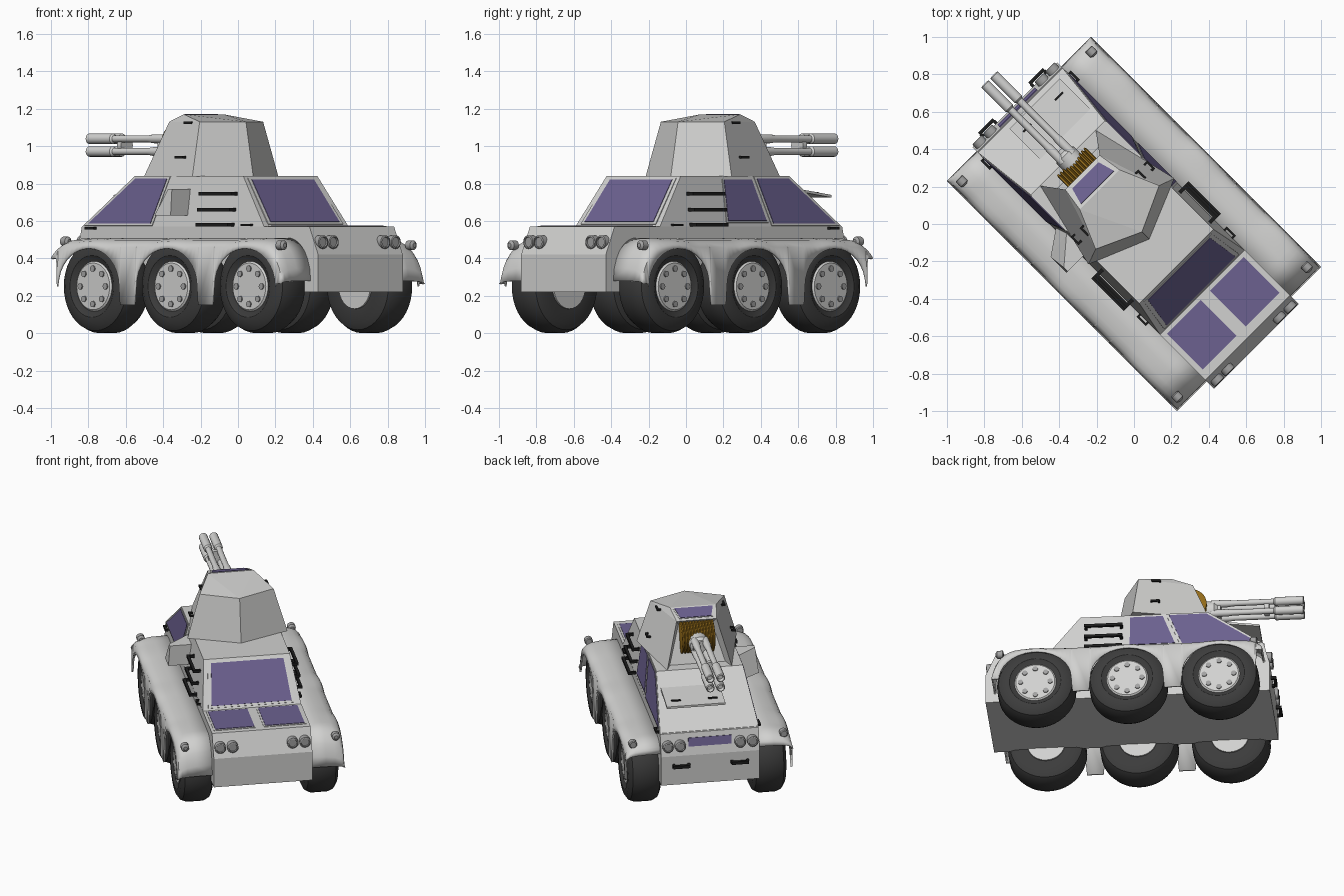
import bpy, bmesh, math
from mathutils import Vector, Matrix

if "Cube" in bpy.data.objects:
    bpy.data.objects.remove(bpy.data.objects["Cube"])

def material(name, r, g, b):
    m = bpy.data.materials.new(name)
    m.diffuse_color = (r, g, b, 1)
    m.use_nodes = True
    m.node_tree.nodes["Principled BSDF"].inputs["Base Color"].default_value = m.diffuse_color
    return m

GREY = material("body_grey", .64, .64, .63)
TYRE = material("tyre_rubber", .045, .045, .045)
BLACK = material("handle_black", .012, .012, .012)
GLASS = material("purple_glass", .15, .12, .28)
BROWN = material("grille_brown", .30, .15, .01)
LAMP = material("lamp_grey", .36, .36, .36)

def finish(name, bm, mat, smooth=None):
    bmesh.ops.recalc_face_normals(bm, faces=bm.faces)
    me = bpy.data.meshes.new(name)
    bm.to_mesh(me)
    bm.free()
    me.materials.append(mat)
    ob = bpy.data.objects.new(name, me)
    bpy.context.collection.objects.link(ob)
    if smooth:
        bpy.ops.object.select_all(action='DESELECT')
        ob.select_set(True)
        bpy.context.view_layer.objects.active = ob
        bpy.ops.object.shade_smooth_by_angle(angle=math.radians(smooth))
    return ob

def solid(name, verts, faces, mat):
    bm = bmesh.new()
    vs = [bm.verts.new(v) for v in verts]
    for f in faces:
        bm.faces.new([vs[i] for i in f])
    return finish(name, bm, mat)

def box(name, lo, hi, mat):
    bm = bmesh.new()
    bmesh.ops.create_cube(bm, size=1)
    for v in bm.verts:
        v.co = [(a + b) / 2 + c * (b - a) for a, b, c in zip(lo, hi, v.co)]
    return finish(name, bm, mat)

def hull(name, pts, mat):
    bm = bmesh.new()
    for p in pts:
        bm.verts.new(p)
    bmesh.ops.convex_hull(bm, input=bm.verts)
    bmesh.ops.dissolve_limit(bm, angle_limit=.02, verts=bm.verts, edges=bm.edges)
    return finish(name, bm, mat)

def lathe(name, profile, center, mat, axis='x', n=32, smooth=35):
    """Spin (distance along axis, radius) points round the x or y axis."""
    bm = bmesh.new()
    rings = []
    for a, r in profile:
        ring = []
        for i in range(n):
            t = 2 * math.pi * i / n
            c, s = r * math.cos(t), r * math.sin(t)
            ring.append(bm.verts.new(Vector(center) + Vector((a, c, s) if axis == 'x' else (c, a, s))))
        rings.append(ring)
    for A, B in zip(rings, rings[1:]):
        for i in range(n):
            bm.faces.new((A[i], A[(i + 1) % n], B[(i + 1) % n], B[i]))
    bm.faces.new(rings[0])
    bm.faces.new(rings[-1])
    return finish(name, bm, mat, smooth)

def plate(name, corners, mat, t):
    c = [Vector(p) for p in corners]
    mid = sum(c, Vector()) / 4
    n = (c[2] - c[0]).cross(c[3] - c[1]).normalized()
    if n.dot(mid - Vector((0, 0, .4))) < 0:
        n = -n
    return hull(name, [p - n * .002 for p in c] + [p + n * t for p in c], mat)

def window(name, corners):
    c = [Vector(p) for p in corners]
    mid = sum(c, Vector()) / 4
    plate(name + "_frame", [mid + (p - mid) * 1.09 for p in c], GREY, .003)
    plate(name, c, GLASS, .006)

def side_x(z):
    return .32 - (z - .57) * .04 / .27

# Lower hull and sloped cabin
for name, prof in (("lower_hull", [(-.926, .22, .32), (.9, .22, .32), (.9, .42, .32),
                                   (.86, .57, .32), (-.86, .57, .32), (-.926, .42, .32)]),
                   ("cabin", [(-.52, .565, .32), (.865, .565, .32), (.5, .84, .28), (-.32, .84, .28)])):
    hull(name, [(s * x, y, z) for y, z, x in prof for s in (-1, 1)], GREY)

# Windows
for s in (-1, 1):
    b, t = s * side_x(.585), s * side_x(.825)
    window("side_window", [(b, .81, .585), (b, .34, .585), (t, .25, .825), (t, .49, .825)])
    window("deck_window", [(s * .035, -.81, .57), (s * .29, -.81, .57), (s * .29, -.54, .57), (s * .035, -.54, .57)])
b, t = side_x(.6), side_x(.82)
window("door_window", [(b, .0, .6), (b, .29, .6), (t, .21, .82), (t, .0, .82)])
window("rear_window", [(-.26, -.503, .593), (.26, -.503, .593), (.235, -.336, .818), (-.235, -.336, .818)])
plate("vision_slit", [(-.14, .885, .475), (.14, .885, .475), (.14, .871, .53), (-.14, .871, .53)], GLASS, .006)

# Side box on the left door and raised flap on the front slope
hull("side_box", [(-.31, .07, .63), (-.31, .28, .63), (-.29, .07, .77), (-.29, .22, .77),
                  (-.44, .07, .63), (-.44, .19, .63), (-.43, .07, .77), (-.43, .10, .77)], GREY)
hull("front_flap", [(x, y, z + d) for x in (-.11, .27) for y, z in ((.6, .755), (.83, .725)) for d in (0, .014)], GREY)
for x in (-.04, .2):
    box("flap_handle", (x - .03, .76, .735), (x + .03, .772, .755), BLACK)

# Fenders: swept section with three wheel arches cut from the skirt
def top_z(y):
    if y < -.70:
        return .28 + .23 * math.sqrt(max(0, 1 - ((-.70 - y) / .17) ** 2))
    if y > .74:
        return .43 + .08 * math.sqrt(max(0, 1 - ((y - .74) / .13) ** 2))
    return .51

columns = [(-.87, .265), (-.862, .265), (-.845, .265), (-.83, .265)]
for k, c in enumerate((-.59, 0, .59)):
    for i in range(17):
        a = math.pi * i / 16
        columns.append((c - .235 * math.cos(a), .25 + .205 * math.sin(a)))
    if k < 2:
        columns += [(c + .242, .15), (c + .348, .15)]
columns += [(.83, .40), (.85, .40), (.862, .40), (.87, .40)]
for s in (-1, 1):
    bm = bmesh.new()
    rows = []
    for y, low in columns:
        z = top_z(y)
        low = min(low, z - .012)
        d = min(.05, (z - low) * .6)
        rows.append([bm.verts.new((s * x, y, h)) for x, h in (
            (.30, z), (.42, z - d * .06), (.48, z - d * .25), (.515, z - d * .55), (.535, z - d), (.545, low))])
    for A, B in zip(rows, rows[1:]):
        for i in range(5):
            bm.faces.new((A[i], A[i + 1], B[i + 1], B[i]))
    ob = finish("fender", bm, GREY, 40)
    mod = ob.modifiers.new("thickness", 'SOLIDIFY')
    mod.thickness, mod.offset = .012, (-1 if ob.data.polygons[0].normal.z > 0 else 1)
    # Corner marker lamps
    for y, z in ((.81, .49), (-.82, .47)):
        lathe("marker_lamp", [(-.025, .012), (-.015, .026), (.02, .026), (.025, .02)], (s * .49, y, z), LAMP, 'y', 16)

# Wheels
tyre = [(.30, .13), (.30, .20), (.315, .232), (.35, .25), (.455, .25), (.49, .237), (.512, .205), (.515, .165), (.495, .132)]
for s in (-1, 1):
    for y in (-.59, 0, .59):
        c = (0, y, .25)
        lathe("tyre", [(s * a, r) for a, r in tyre], c, TYRE, n=40)
        lathe("wheel_hub", [(s * .29, .12), (s * .497, .134), (s * .505, .125)], c, GREY)
        for i in range(8):
            a = math.pi * i / 4
            lathe("wheel_nut", [(s * .50, .017), (s * .512, .017)],
                  (0, y + .095 * math.cos(a), .25 + .095 * math.sin(a)), LAMP, n=10)

# Head and tail lamps, front tow handles
for e, y in ((1, .875), (-1, -.885)):
    for x in (-.275, -.195, .195, .275):
        lathe("headlamp", [(0, .036), (e * .035, .036), (e * .038, .028), (e * .03, .026)], (x, y, .487), LAMP, 'y', 20)
for s in (-1, 1):
    box("tow_handle", (s * .19 - .055, .915, .345), (s * .19 + .055, .935, .365), BLACK)
    for x in (-.05, .05):
        box("tow_handle_post", (s * .19 + x - .008, .895, .345), (s * .19 + x + .008, .92, .365), BLACK)

# Black step rails and small hinges on both sides
def rail(name, s, x, y0, y1, z, out, r):
    xs = sorted((s * (x + out - r), s * (x + out + r)))
    box(name, (xs[0], y0, z - r), (xs[1], y1, z + r), BLACK)
    for y in (y0, y1 - 2 * r):
        ps = sorted((s * (x - .01), s * (x + out)))
        box(name + "_post", (ps[0], y, z - r), (ps[1], y + 2 * r, z + r), BLACK)

for s in (-1, 1):
    for z in (.58, .66, .745):
        rail("step_rail", s, side_x(z), -.29, -.045, z, .04, .009)
    rail("hinge", s, .32, -.43, -.36, .578, .015, .006)
    rail("hinge", s, .32, .75, .82, .56, .015, .007)
    rail("turret_hinge", s, .205, .13, .19, 1.125, .012, .006)
    rail("turret_hinge", s, .272, .13, .19, .94, .012, .006)

# Faceted turret with a recessed gun opening
low = [(.21, .50), (.325, .02), (0, -.115), (-.325, .02), (-.21, .50)]
high = [(.13, .39), (.24, .05), (0, -.06), (-.24, .05), (-.13, .39)]
bm = bmesh.new()
L = [bm.verts.new((x, y, .838)) for x, y in low]
H = [bm.verts.new((x, y, 1.13)) for x, y in high]
R, Q = bm.verts.new((.15, .26, 1.17)), bm.verts.new((-.15, .26, 1.17))
for i in range(4):
    bm.faces.new((L[i], L[i + 1], H[i + 1], H[i]))
front = bm.faces.new((L[4], L[0], H[0], H[4]))
for f in (L, (H[4], H[0], R, Q), (H[0], H[1], R), (H[4], Q, H[3]), (R, H[1], H[2]), (Q, H[2], H[3]), (R, H[2], Q)):
    bm.faces.new(f)
bmesh.ops.recalc_face_normals(bm, faces=bm.faces)
bmesh.ops.inset_region(bm, faces=[front], thickness=.035, depth=-.07)
finish("turret", bm, GREY)
window("turret_window", [(-.125, .275, 1.165), (.125, .275, 1.165), (.10, .365, 1.1375), (-.10, .365, 1.1375)])

# Ribbed brown gun mantlet
ribs = []
for i in range(11):
    x = -.11 + .02 * i
    ribs += [(x, .10), (x + .004, .11), (x + .012, .11), (x + .016, .10)]
lathe("gun_mantlet", ribs, (0, .365, 1.01), BROWN, n=28, smooth=30)

# Four-barrelled gun
lathe("gun_base", [(.40, .065), (.52, .065), (.54, .05), (.56, .05)], (0, 0, 1.005), GREY, 'y', 20)
lathe("barrel_collar", [(.84, .045), (.87, .045)], (0, 0, 1.005), GREY, 'y', 16)
for x in (-.034, .034):
    for z in (-.034, .034):
        lathe("gun_barrel", [(.5, .024), (.60, .024), (.64, .019), (.90, .019), (.91, .028),
                             (1.09, .028), (1.095, .022), (1.07, .016)], (x, 0, 1.005 + z), GREY, 'y', 16)

# Turn the whole vehicle to its diagonal stance
for ob in bpy.data.objects:
    ob.data.transform(Matrix.Rotation(math.radians(45), 4, 'Z'))
